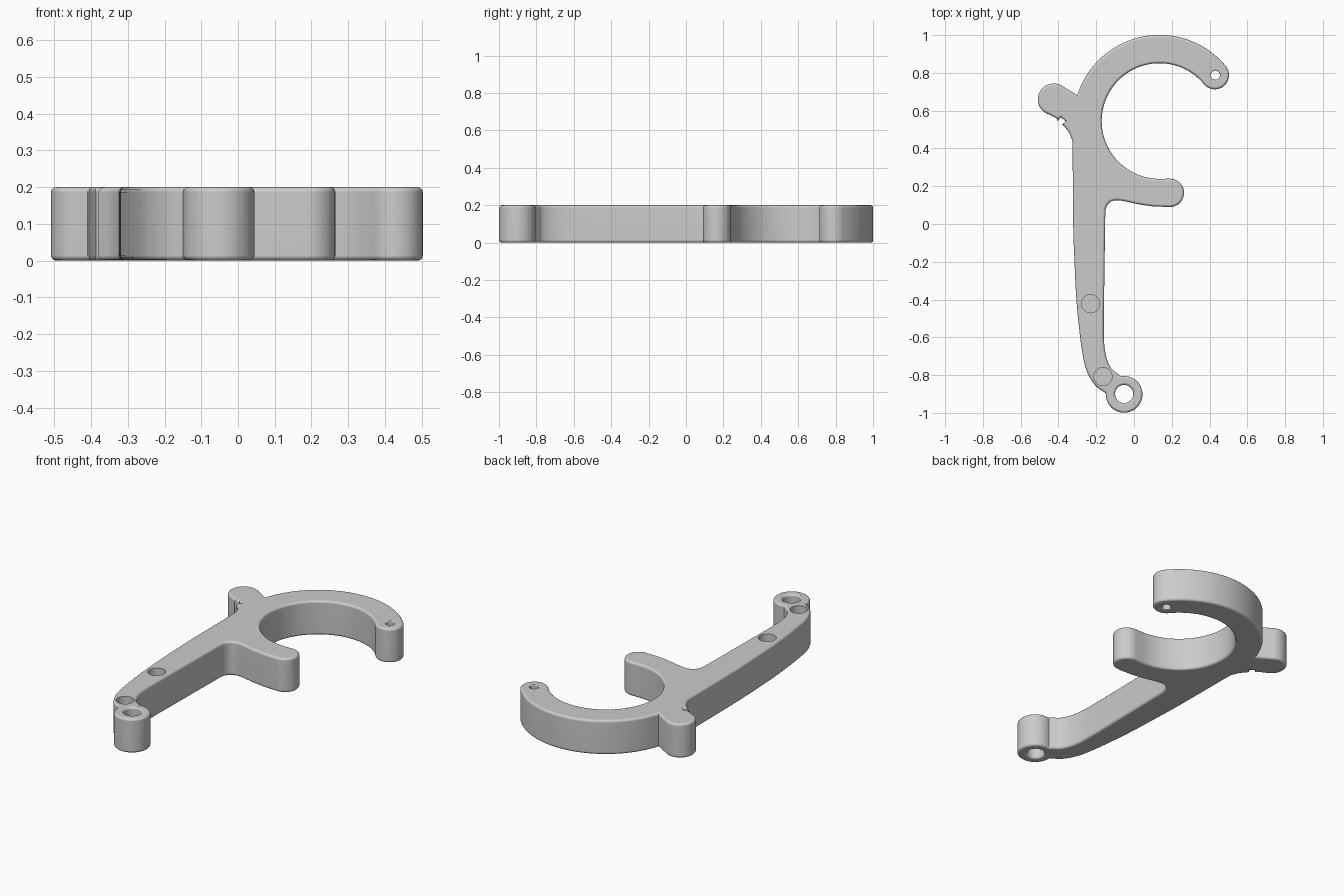
import bpy
import bmesh
from math import cos, sin, radians
from mathutils import Vector

if "Cube" in bpy.data.objects:
    bpy.data.objects.remove(bpy.data.objects["Cube"], do_unlink=True)

THICK = 0.2
EDGE = 0.014


def arc(x, y, r, start, end, steps):
    """Points on a circle, angles in degrees."""
    angles = [radians(start + (end - start) * i / steps) for i in range(steps + 1)]
    return [(x + r * cos(a), y + r * sin(a)) for a in angles]


def smooth(points, steps=5):
    """Catmull-Rom curve through the points."""
    p = [Vector(q) for q in points]
    p = [2 * p[0] - p[1]] + p + [2 * p[-1] - p[-2]]
    out = []
    for a, b, c, d in zip(p, p[1:], p[2:], p[3:]):
        for i in range(steps):
            t = i / steps
            out.append(0.5 * (2 * b + (c - a) * t + (2 * a - 5 * b + 4 * c - d) * t ** 2
                              + (3 * b - a - 3 * c + d) * t ** 3))
    return [tuple(q) for q in out] + [points[-1]]


def add_object(name, bm):
    bmesh.ops.recalc_face_normals(bm, faces=bm.faces)
    mesh = bpy.data.meshes.new(name)
    bm.to_mesh(mesh)
    bm.free()
    obj = bpy.data.objects.new(name, mesh)
    bpy.context.collection.objects.link(obj)
    return obj


def hole_cutter(x, y, r, bottom, flare):
    """Lathed cutter; through holes flare at both faces."""
    profile = [(r, bottom), (r, THICK + 0.05)]
    if flare:
        top = [(r + flare * (1 - cos(radians(a))), THICK - flare * (1 - sin(radians(a))))
               for a in (0, 30, 60, 85)]
        top.append((top[-1][0], THICK + 0.05))
        profile = [(q, THICK - z) for q, z in reversed(top)] + top
    bm = bmesh.new()
    rings = [[bm.verts.new((px, py, z)) for px, py in arc(x, y, q, 0, 360, 40)[:-1]]
             for q, z in profile]
    for lo, hi in zip(rings, rings[1:]):
        for i in range(len(lo)):
            j = (i + 1) % len(lo)
            bm.faces.new((lo[i], lo[j], hi[j], hi[i]))
    bm.faces.new(rings[0])
    bm.faces.new(rings[-1])
    return add_object("hole_cutter", bm)


# Outline, anticlockwise from the hook tip
hook = (0.135, 0.545)
outline = arc(*hook, 0.456, 39.7, 162.6, 40)
# Thumb lobe and the small notch under it
outline += arc(-0.425, 0.66, 0.084, 62, 252, 24)
outline += [(-0.41, 0.56), (-0.405, 0.545), (-0.387, 0.565), (-0.362, 0.545), (-0.38, 0.528)]
# Back edge of the arm
outline += smooth([(-0.372, 0.52), (-0.345, 0.485), (-0.326, 0.44)])
outline += smooth([(-0.325, 0.4), (-0.322, 0), (-0.315, -0.2), (-0.305, -0.4), (-0.285, -0.6),
                   (-0.262, -0.74), (-0.235, -0.81), (-0.2, -0.86), (-0.15, -0.895)])
# Eyelet at the end
outline += arc(-0.052, -0.902, 0.097, 182, 460, 36)
# Inner edge of the arm and underside of the finger
outline += smooth([(-0.09, -0.79), (-0.12, -0.765), (-0.145, -0.71), (-0.158, -0.63),
                   (-0.16, -0.5)])
outline += smooth([(-0.152, 0.05), (-0.146, 0.09), (-0.12, 0.12), (-0.07, 0.124),
                   (0.02, 0.105), (0.1, 0.093)])
# Finger tip, inside of the hook, hook tip
outline += arc(0.19, 0.165, 0.075, -90, 90, 20)
outline += arc(*hook, 0.306, 270, 39.7, 60)
outline += arc(0.428, 0.788, 0.075, 222, 394, 20)

# Plate with rounded rims
bm = bmesh.new()
base = bm.faces.new([bm.verts.new((x, y, 0)) for x, y in outline])
bmesh.ops.extrude_face_region(bm, geom=[base], use_keep_orig=True)
bm.verts.ensure_lookup_table()
for v in bm.verts[len(outline):]:
    v.co.z = THICK
bmesh.ops.remove_doubles(bm, verts=bm.verts, dist=0.0005)
bmesh.ops.recalc_face_normals(bm, faces=bm.faces)
rims = [e for e in bm.edges if abs(e.verts[0].co.z - e.verts[1].co.z) < 0.01]
bmesh.ops.bevel(bm, geom=rims, offset=EDGE, offset_type='OFFSET', segments=3,
                profile=0.5, affect='EDGES', clamp_overlap=False)
body = add_object("hook_handle", bm)

# Two through holes and two blind sockets
cutters = [hole_cutter(-0.052, -0.9, 0.048, 0, 0.012),
           hole_cutter(0.431, 0.788, 0.024, 0, 0.005),
           hole_cutter(-0.23, -0.422, 0.048, 0.08, 0),
           hole_cutter(-0.164, -0.808, 0.048, 0.08, 0)]
bpy.context.view_layer.objects.active = body
for cutter in cutters:
    mod = body.modifiers.new("hole", 'BOOLEAN')
    mod.operation = 'DIFFERENCE'
    mod.solver = 'EXACT'
    mod.object = cutter
    bpy.ops.object.modifier_apply(modifier=mod.name)
    bpy.data.objects.remove(cutter, do_unlink=True)

# Plain grey plastic
grey = bpy.data.materials.new("grey_plastic")
grey.use_nodes = True
colour = (0.6, 0.6, 0.6, 1)
grey.diffuse_color = colour
grey.node_tree.nodes["Principled BSDF"].inputs["Base Color"].default_value = colour
body.data.materials.clear()
body.data.materials.append(grey)

bpy.ops.object.select_all(action='DESELECT')
body.select_set(True)
bpy.ops.object.shade_smooth_by_angle(angle=radians(35))
normals = body.modifiers.new("flat_faces", 'WEIGHTED_NORMAL')
normals.keep_sharp = True
